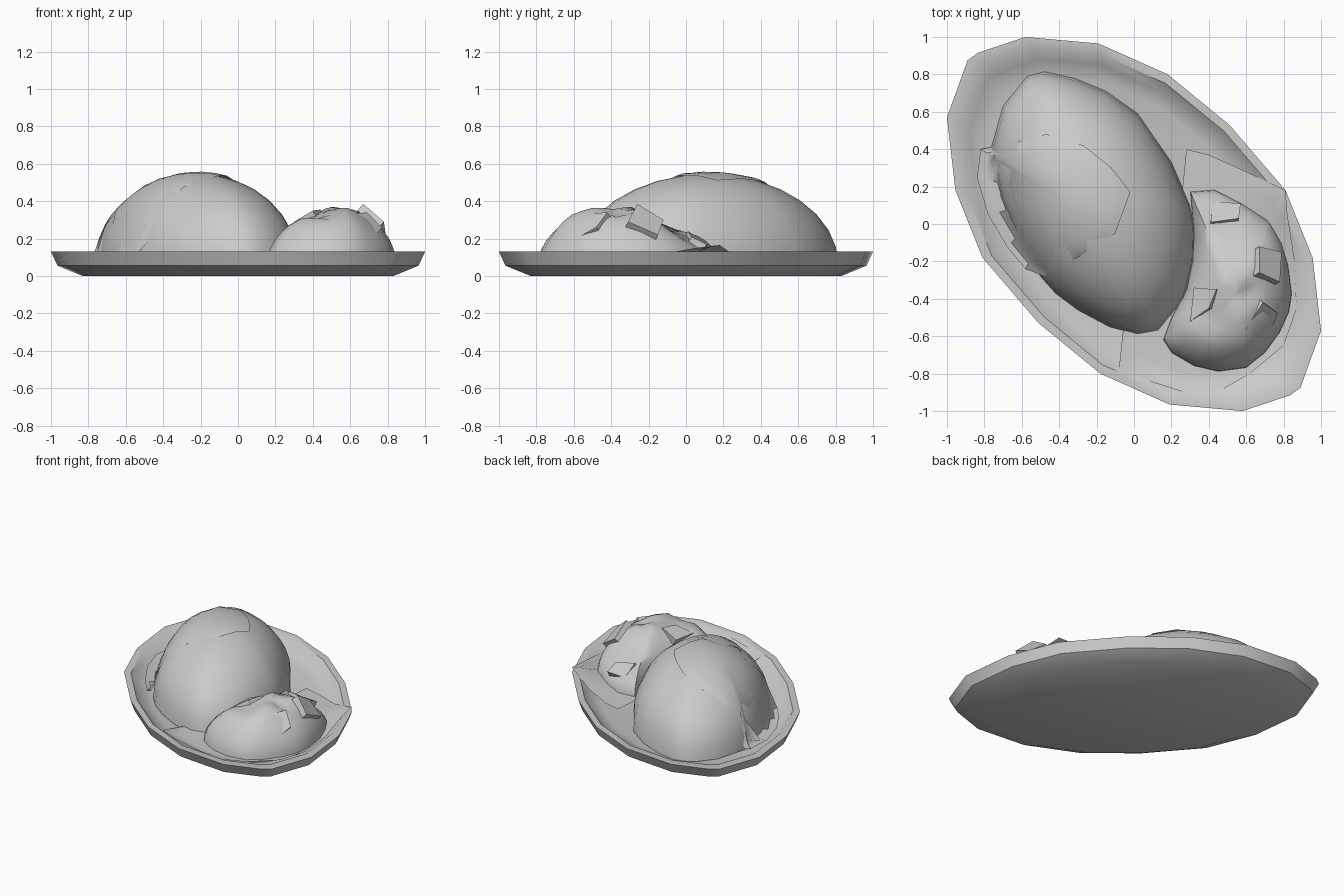
import bpy, bmesh, math
from mathutils import Vector
from mathutils.bvhtree import BVHTree

if "Cube" in bpy.data.objects:
    bpy.data.objects.remove(bpy.data.objects["Cube"])


def finish(name, bm, angle=40):
    bmesh.ops.recalc_face_normals(bm, faces=bm.faces)
    me = bpy.data.meshes.new(name)
    bm.to_mesh(me)
    bm.free()
    ob = bpy.data.objects.new(name, me)
    bpy.context.collection.objects.link(ob)
    bpy.ops.object.select_all(action='DESELECT')
    ob.select_set(True)
    bpy.context.view_layer.objects.active = ob
    bpy.ops.object.shade_smooth_by_angle(angle=math.radians(angle))
    return ob


def loft(outline, centre, profile, place=None, cap_first=True, cap_last=True):
    """Rings of one outline scaled about a centre; profile is (scale, z)."""
    bm = bmesh.new()
    rings = []
    for s, z in profile:
        ring = []
        for x, y in outline:
            px, py = centre[0] + (x - centre[0]) * s, centre[1] + (y - centre[1]) * s
            ring.append(bm.verts.new((px, py, place(px, py, z) if place else z)))
        rings.append(ring)
    n = len(outline)
    for a, b in zip(rings, rings[1:]):
        for i in range(n):
            bm.faces.new((a[i], a[(i + 1) % n], b[(i + 1) % n], b[i]))
    if cap_first:
        bm.faces.new(rings[0])
    if cap_last:
        bm.faces.new(rings[-1])
    return bm


def dome_profile(base, height, steps, power=0.5):
    out = []
    for i in range(steps):
        t = math.pi / 2 * i / steps
        out.append((math.cos(t), base + height * math.sin(t)))
    return out + [(0.04, base + height)]


def surface_height(objects):
    """Returns a function giving the highest surface under a point."""
    trees = [BVHTree.FromPolygons([v.co for v in o.data.vertices],
                                  [p.vertices for p in o.data.polygons]) for o in objects]

    def height(x, y):
        hits = [t.ray_cast(Vector((x, y, 3)), Vector((0, 0, -1)))[0] for t in trees]
        return max([h.z for h in hits if h], default=0.06)
    return height


# oval plate, point symmetric outline
half = [(-.89, .875), (-.835, .915), (-.58, 1), (-.19, .965), (.18, .8),
        (.51, .53), (.81, .18), (.955, -.18), (1, -.57)]
oval = half + [(-x, -y) for x, y in half]
plate = finish("plate", loft(oval, (0, 0), [
    (.83, 0), (.965, .055), (1, .13), (.94, .13), (.88, .085), (.78, .055)]))

# large smooth mound
big = [(-.57, .79), (-.48, .815), (-.32, .78), (-.15, .71), (.02, .59), (.2, .33), (.3, .1),
       (.325, -.02), (.32, -.2), (.27, -.4), (.13, -.57), (.02, -.59), (-.13, -.55),
       (-.3, -.46), (-.42, -.37), (-.5, -.28), (-.62, -.08), (-.71, .14), (-.765, .4), (-.7, .63)]
mound = finish("large_mound", loft(big, (-.21, .12), dome_profile(.06, .485, 8), cap_first=False))

# sauce sheet draped over the mound and pooled at its left
drop = surface_height([plate, mound])
sauce = [(-.82, .4), (-.77, .41), (-.62, .44), (-.47, .48), (-.27, .42), (-.12, .3), (-.02, .17),
         (-.06, .06), (-.1, -.05), (-.3, -.18), (-.48, -.28), (-.58, -.24), (-.68, -.12),
         (-.78, .05), (-.84, .25)]
rings = [(s, 0) for s in (1, .92, .84, .75, .6, .45, .3, .15, .03)]
finish("sauce", loft(sauce, (-.4, .14), rings,
                     lambda x, y, z: drop(x, y) + .013, cap_first=False), 60)

# leaf lying under the side mound, with one tip raised at the rim
floor = surface_height([plate])
leaf = [(.28, .4), (.4, .37), (.6, .28), (.81, .18), (.82, .05), (.86, -.2), (.87, -.45),
        (.8, -.65), (.62, -.8), (.48, -.88), (.27, -.9), (.08, -.84), (-.08, -.77),
        (-.06, -.58), (.12, -.3), (.25, .1)]


def leaf_z(x, y, z):
    tip = math.exp(-((x - .81) ** 2 + (y - .18) ** 2) / .02)
    return max(floor(x, y) + .008, .08) * (1 - tip) + .165 * tip


finish("leaf", loft(leaf, (.42, -.25), [(s, 0) for s in (1, .93, .85, .7, .4, .1)],
                    leaf_z, cap_first=False), 60)

# lumpy side mound
small = [(.3, .175), (.43, .185), (.58, .11), (.72, .02), (.79, -.1), (.825, -.22), (.845, -.37),
         (.83, -.47), (.78, -.58), (.7, -.69), (.6, -.77), (.45, -.79), (.32, -.76), (.2, -.69),
         (.155, -.62), (.2, -.5), (.28, -.35), (.31, -.2), (.32, -.05)]
lumps = [(.5, -.03, .16, -.07), (.62, -.24, .1, .03), (.42, -.5, .07, -.03), (.58, -.63, .07, .03),
         (.62, -.37, .05, -.03), (.58, -.5, .09, .03), (.36, -.62, .08, .03), (.46, -.3, .08, .03)]


def lumpy(x, y, z):
    fade = min(1, max(0, (z - .06) / .12))
    return z + fade * sum(a * math.exp(-((x - u) ** 2 + (y - v) ** 2) / r ** 2)
                          for u, v, r, a in lumps)


finish("side_mound", loft(small, (.54, -.38), dome_profile(.06, .29, 10), lumpy,
                          cap_first=False), 50)

# flat chunks set into the side mound
chunks = [[(.42, .12, .17), (.57, .11, .17), (.56, .03, .21), (.41, .01, .24)],
          [(.67, -.12, .3), (.79, -.15, .22), (.78, -.31, .29), (.67, -.26, .385)],
          [(.32, -.34, .3), (.44, -.35, .355), (.4, -.45, .35), (.3, -.52, .29)],
          [(.69, -.42, .34), (.77, -.48, .26), (.69, -.66, .16), (.59, -.58, .33)]]
for i, corners in enumerate(chunks):
    bm = bmesh.new()
    face = bm.faces.new([bm.verts.new(c) for c in corners])
    face.normal_update()
    n = face.normal if face.normal.z < 0 else -face.normal
    moved = n * .05
    ext = bmesh.ops.extrude_face_region(bm, geom=[face], use_keep_orig=True)
    bmesh.ops.translate(bm, vec=moved,
                        verts=[g for g in ext["geom"] if isinstance(g, bmesh.types.BMVert)])
    finish("chunk_%d" % (i + 1), bm, 30)
